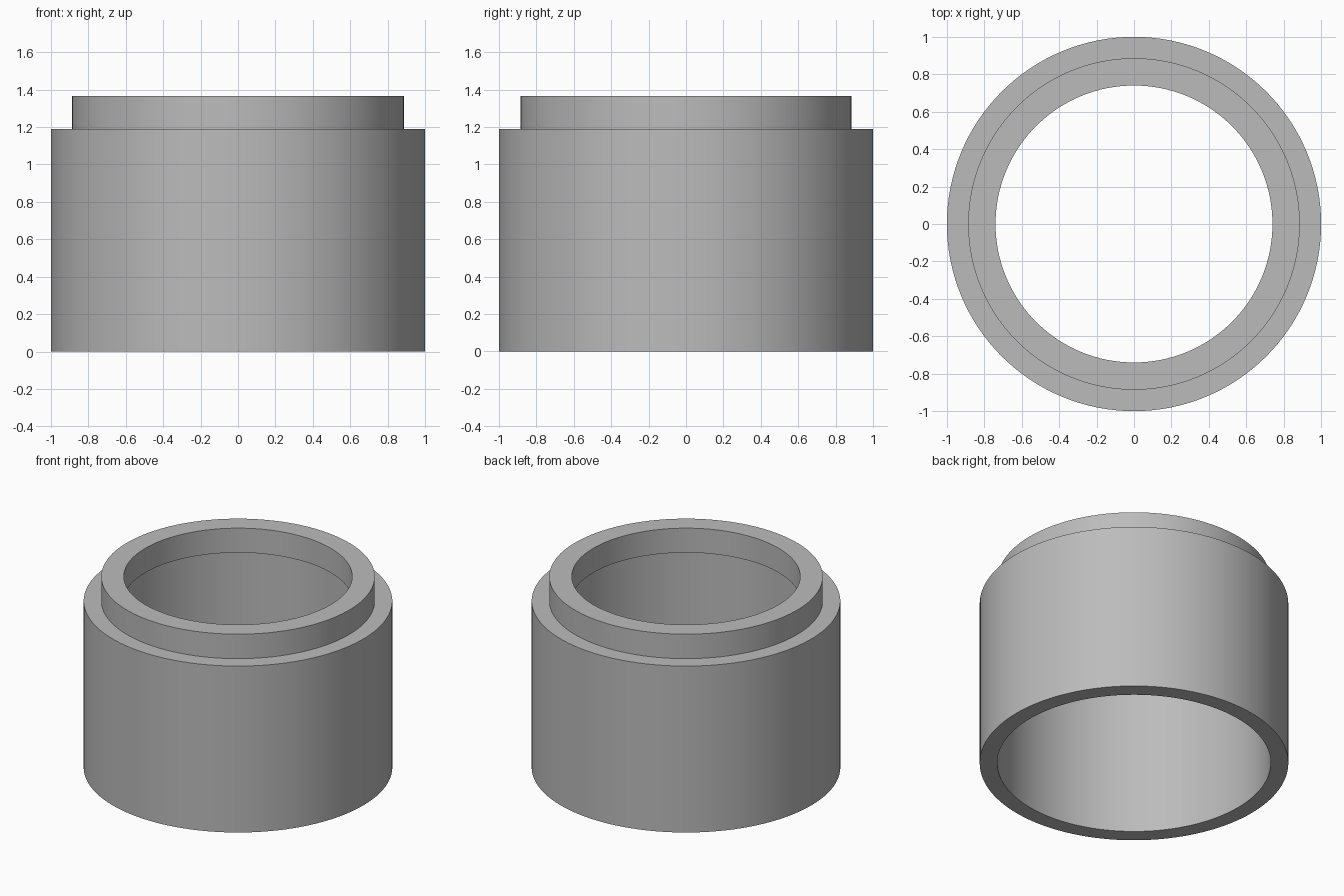
import bpy
import bmesh
import math

cube = bpy.data.objects.get("Cube")
if cube:
    bpy.data.objects.remove(cube, do_unlink=True)

SEGMENTS = 128
BORE, STEP, OUTER = 0.74, 0.886, 1.0
SHOULDER, TOP = 1.19, 1.365

grey = bpy.data.materials.new("plain grey")
grey.use_nodes = True
colour = (0.5, 0.5, 0.5, 1)
grey.diffuse_color = colour
grey.node_tree.nodes["Principled BSDF"].inputs["Base Color"].default_value = colour


def make_ring(name, inner, outer, bottom, top):
    """Revolve a rectangular section into a closed ring."""
    bm = bmesh.new()
    section = [(inner, bottom), (outer, bottom), (outer, top), (inner, top)]
    loops = []
    for i in range(SEGMENTS):
        a = math.tau * i / SEGMENTS
        loops.append([bm.verts.new((r * math.cos(a), r * math.sin(a), z))
                      for r, z in section])
    for i, here in enumerate(loops):
        after = loops[(i + 1) % SEGMENTS]
        for j in range(4):
            k = (j + 1) % 4
            bm.faces.new((here[j], after[j], after[k], here[k]))
    bmesh.ops.recalc_face_normals(bm, faces=bm.faces)
    mesh = bpy.data.meshes.new(name)
    bm.to_mesh(mesh)
    bm.free()
    mesh.materials.append(grey)
    ring = bpy.data.objects.new(name, mesh)
    bpy.context.collection.objects.link(ring)
    bpy.ops.object.select_all(action="DESELECT")
    ring.select_set(True)
    bpy.context.view_layer.objects.active = ring
    bpy.ops.object.shade_smooth_by_angle(angle=math.radians(30))
    return ring


# Thin-walled sleeve, with a narrower collar seated on its inner edge
make_ring("sleeve", STEP, OUTER, 0, SHOULDER)
make_ring("collar", BORE, STEP, SHOULDER, TOP)
